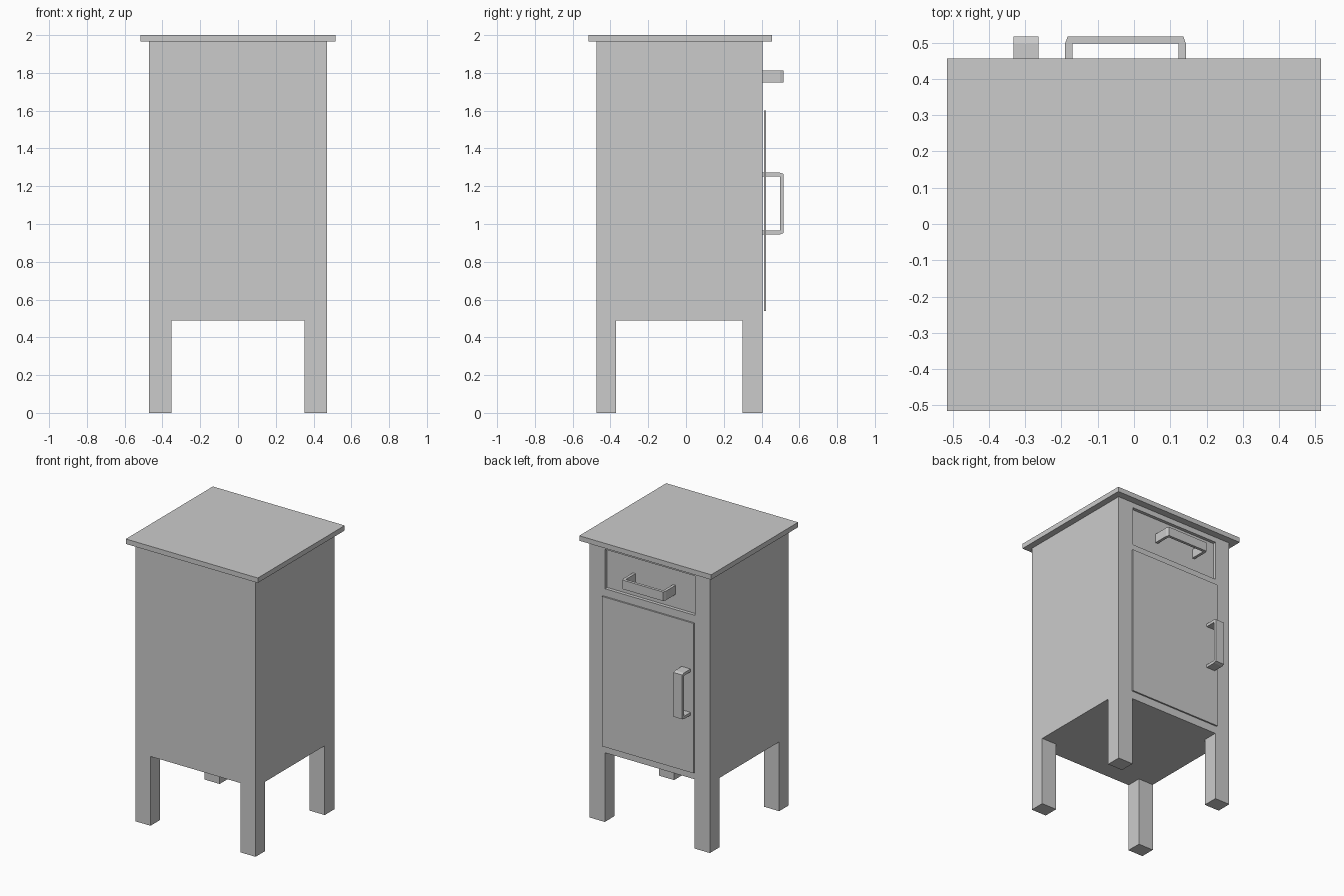
import bpy
import bmesh
from mathutils import Matrix, Vector

if "Cube" in bpy.data.objects:
    bpy.data.objects.remove(bpy.data.objects["Cube"])


def new_object(name, bm):
    bmesh.ops.recalc_face_normals(bm, faces=bm.faces[:])
    mesh = bpy.data.meshes.new(name)
    bm.to_mesh(mesh)
    bm.free()
    obj = bpy.data.objects.new(name, mesh)
    bpy.context.collection.objects.link(obj)
    return obj


def box(name, x, y, z):
    """Box from (min, max) ranges on each axis."""
    bm = bmesh.new()
    size = [r[1] - r[0] for r in (x, y, z)]
    centre = Vector([(r[0] + r[1]) / 2 for r in (x, y, z)])
    bmesh.ops.create_cube(bm, size=1, matrix=Matrix.Translation(centre) @ Matrix.Diagonal((*size, 1)))
    return new_object(name, bm)


def cut(target, cutter):
    mod = target.modifiers.new(cutter.name, 'BOOLEAN')
    mod.operation = 'DIFFERENCE'
    mod.solver = 'EXACT'
    mod.object = cutter
    cutter.hide_render = True
    cutter.hide_set(True)
    cutter.display_type = 'WIRE'


def handle(name, start, end, root, width, vertical):
    """U-shaped pull: profile along its length, extruded across its width."""
    t, tip = 0.02, 0.517
    profile = [(start, root), (start, tip - t), (start + 0.007, tip),
               (end - 0.007, tip), (end, tip - t), (end, root),
               (end - t, root), (end - t, tip - t),
               (start + t, tip - t), (start + t, root)]
    bm = bmesh.new()
    rings = []
    for w in width:
        rings.append([bm.verts.new((w, y, a) if vertical else (a, y, w)) for a, y in profile])
    n = len(profile)
    for i in range(n):
        j = (i + 1) % n
        bm.faces.new((rings[0][i], rings[0][j], rings[1][j], rings[1][i]))
    # Split the end caps into clean quads: two posts and a grip
    for r in rings:
        for ids in ((0, 1, 8, 9), (1, 2, 3, 4, 7, 8), (4, 5, 6, 7)):
            bm.faces.new([r[i] for i in ids])
    return new_object(name, bm)


BACK = 0.405  # plane of the face carrying the door and drawer

# Cabinet body with four legs left by two crossing cut-outs
body = box("cabinet_body", (-0.47, 0.47), (-0.475, BACK), (0, 1.965))
cut(body, box("leg_gap_lengthwise", (-0.352, 0.352), (-1, 1), (-0.5, 0.49)))
cut(body, box("leg_gap_crosswise", (-1, 1), (-0.37, 0.298), (-0.5, 0.49)))

# Shallow drawer recess
cut(body, box("drawer_recess", (-0.355, 0.35), (BACK - 0.035, BACK + 0.1), (1.65, 1.928)))

# Overhanging top
box("top_board", (-0.516, 0.516), (-0.516, 0.456), (1.965, 2.0))

# Drawer front set back inside its recess
box("drawer_front", (-0.351, 0.346), (BACK - 0.034, BACK - 0.017), (1.654, 1.924))

# Thin door standing just proud of the body
box("door", (-0.355, 0.362), (0.412, 0.423), (0.54, 1.6))

# Pull handles
handle("drawer_handle", -0.19, 0.143, BACK - 0.018, (1.748, 1.812), False)
handle("door_handle", 0.945, 1.272, BACK, (-0.332, -0.263), True)
